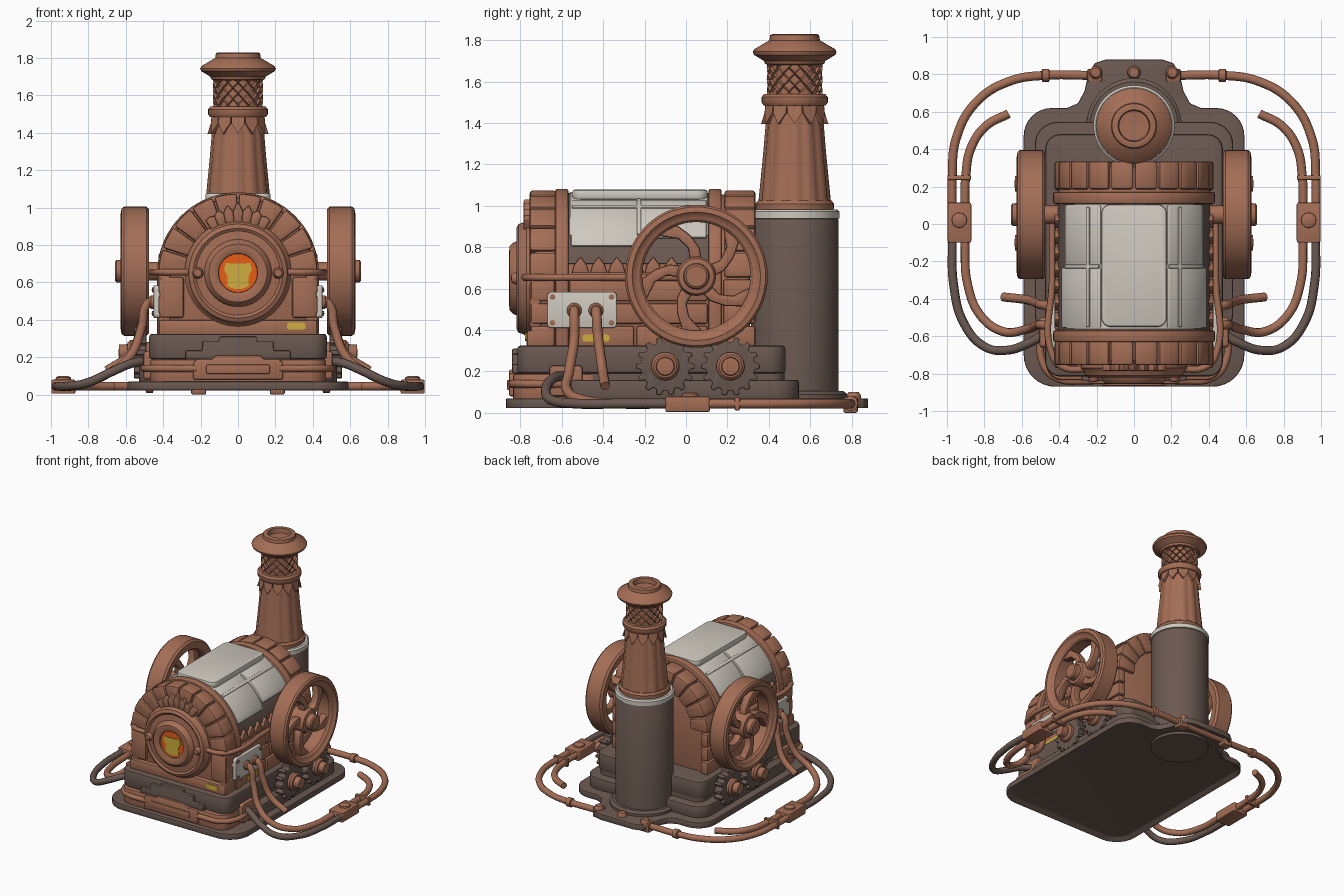
import bpy, bmesh, math
from math import sin, cos, pi, radians
from mathutils import Vector

if "Cube" in bpy.data.objects:
    bpy.data.objects.remove(bpy.data.objects["Cube"])

def material(name, rgb):
    m = bpy.data.materials.new(name)
    m.diffuse_color = (*rgb, 1)
    m.use_nodes = True
    m.node_tree.nodes["Principled BSDF"].inputs["Base Color"].default_value = m.diffuse_color
    return m

COPPER = material("copper", (0.37, 0.155, 0.092))
DARK = material("sooty_iron", (0.145, 0.099, 0.081))
WHITE = material("cream_enamel", (0.62, 0.585, 0.52))
ORANGE = material("ember_orange", (0.80, 0.11, 0.008))
YELLOW = material("glow_yellow", (0.62, 0.42, 0.05))

def finish(name, bm, mat, bevel=0, mirror=False):
    bmesh.ops.remove_doubles(bm, verts=bm.verts, dist=1e-5)
    bmesh.ops.recalc_face_normals(bm, faces=bm.faces)
    if bevel:
        es = [e for e in bm.edges if len(e.link_faces) == 2 and e.calc_face_angle() > radians(35)]
        bmesh.ops.bevel(bm, geom=es, offset=bevel, segments=2, profile=0.5, affect='EDGES', clamp_overlap=True)
    me = bpy.data.meshes.new(name)
    bm.to_mesh(me)
    bm.free()
    me.materials.append(mat)
    ob = bpy.data.objects.new(name, me)
    bpy.context.collection.objects.link(ob)
    if mirror:
        md = ob.modifiers.new("mirror", 'MIRROR')
        md.use_mirror_merge = False
    return ob

def place(axis, u, v, t):
    return {'x': (t, u, v), 'y': (u, t, v), 'z': (u, v, t)}[axis]

def prism(name, polys, axis, a, b, mat, bevel=0, mirror=False, recess=0):
    """Extrude 2D outlines along an axis from a to b."""
    bm = bmesh.new()
    for p in polys:
        lo = [bm.verts.new(place(axis, u, v, a)) for u, v in p]
        hi = [bm.verts.new(place(axis, u, v, b)) for u, v in p]
        bottom = bm.faces.new(lo)
        bm.faces.new(hi)
        for i in range(len(p)):
            j = (i + 1) % len(p)
            bm.faces.new((lo[i], lo[j], hi[j], hi[i]))
    if recess:
        bmesh.ops.recalc_face_normals(bm, faces=bm.faces)
        bmesh.ops.inset_region(bm, faces=[bottom], thickness=0.035, depth=0)
        bmesh.ops.translate(bm, verts=bottom.verts, vec=(0, 0, recess))
    return finish(name, bm, mat, bevel, mirror)

def lathe(name, prof, axis, c, mat, seg=40, mirror=False, closed=False, flute=0, ribs=12):
    """Spin (radius, height) points round an axis through c."""
    bm = bmesh.new()
    rows = []
    for r, h in prof:
        row = []
        for i in range(seg):
            a = 2 * pi * i / seg
            q = r * (1 + flute * abs(cos(ribs * a / 2)))
            row.append(bm.verts.new(place(axis, c[0] + q * cos(a), c[1] + q * sin(a), h)))
        rows.append(row)
    n = len(rows)
    for k in range(n if closed else n - 1):
        A, B = rows[k], rows[(k + 1) % n]
        for i in range(seg):
            j = (i + 1) % seg
            bm.faces.new((A[i], A[j], B[j], B[i]))
    if not closed:
        for row, (r, h) in ((rows[0], prof[0]), (rows[-1], prof[-1])):
            if r > 0.001:
                bm.faces.new(row)
    return finish(name, bm, mat, 0, mirror)

def tube(name, pts, r, mat):
    """Smooth pipe on both sides of the model."""
    for s, side in ((1, "right"), (-1, "left")):
        cu = bpy.data.curves.new(name, 'CURVE')
        cu.dimensions = '3D'
        cu.bevel_depth, cu.bevel_resolution, cu.resolution_u = r, 3, 8
        cu.use_fill_caps = True
        sp = cu.splines.new('BEZIER')
        sp.bezier_points.add(len(pts) - 1)
        for b, p in zip(sp.bezier_points, pts):
            b.co = (p[0] * s, p[1], p[2])
            b.handle_left_type = b.handle_right_type = 'AUTO'
        cu.materials.append(mat)
        bpy.context.collection.objects.link(bpy.data.objects.new(name + "_" + side, cu))

def rect(u0, u1, v0, v1):
    return [(u0, v0), (u1, v0), (u1, v1), (u0, v1)]

def arc(cx, cy, r, a0, a1, n=8):
    return [(cx + r * cos(radians(a0 + (a1 - a0) * i / n)), cy + r * sin(radians(a0 + (a1 - a0) * i / n))) for i in range(n + 1)]

def rrect(u0, u1, v0, v1, r):
    return arc(u1 - r, v1 - r, r, 0, 90) + arc(u0 + r, v1 - r, r, 90, 180) + arc(u0 + r, v0 + r, r, 180, 270) + arc(u1 - r, v0 + r, r, 270, 360)

def both(half):
    return half + [(-u, v) for u, v in reversed(half)]

ZC = 0.65
def arch(r, zb):
    return [(r, zb)] + arc(0, ZC, r, 0, 180, 36) + [(-r, zb)]

def sector(a0, a1, r0, r1):
    n = max(2, int(abs(a1 - a0) / 5))
    return arc(0, ZC, r1, a0, a1, n) + arc(0, ZC, r0, a1, a0, n)

# Base plate and stepped plinth
edge = [(0.15, 0.88), (0.21, 0.86), (0.245, 0.80), (0.265, 0.71), (0.30, 0.645), (0.36, 0.62)]
plate = both(edge + arc(0.44, 0.47, 0.15, 90, 0) + arc(0.42, -0.70, 0.17, 0, -90))
prism("base_plate", [plate], 'z', 0.02, 0.07, DARK, 0.008, recess=0.03)
prism("plinth_lower", [rrect(-0.53, 0.53, -0.60, 0.545, 0.12)], 'z', 0.06, 0.16, DARK, 0.012)
prism("plinth_skirt", [rrect(-0.47, 0.47, -0.835, -0.4, 0.09)], 'z', 0.06, 0.19, COPPER, 0.012)
prism("plinth_upper", [rrect(-0.475, 0.475, -0.815, 0.48, 0.08)], 'z', 0.19, 0.325, DARK, 0.015)
prism("plinth_core", [rrect(-0.46, 0.46, -0.80, 0.475, 0.07)], 'z', 0.06, 0.2, DARK)
prism("front_step_frame", [both([(0.10, 0.31), (0.10, 0.285), (0.19, 0.285), (0.19, 0.235), (0.28, 0.235), (0.28, 0.19)])], 'y', -0.84, -0.80, DARK, 0.006)
prism("front_plaque", [both([(0.12, 0.21), (0.14, 0.19), (0.22, 0.19), (0.24, 0.17), (0.24, 0.08)])], 'y', -0.855, -0.80, COPPER, 0.01)
prism("plaque_ledge", [rect(-0.17, 0.17, 0.11, 0.16)], 'y', -0.865, -0.84, COPPER, 0.008)
tube("skirt_pipe", [(0.49, -0.56, 0.14), (0.495, -0.72, 0.14), (0.43, -0.815, 0.14), (0.22, -0.84, 0.14)], 0.02, COPPER)

# Boiler body with end caps, bands and brickwork
prism("boiler_body", [arch(0.405, 0.3)], 'y', -0.735, 0.31, COPPER, 0.02)
stones = [sector(a + 0.6, a + 17.4, 0.27, 0.425) for a in range(0, 180, 18)]
for name, y0, y1 in (("front_arch_stones", -0.755, -0.625), ("rear_arch_stones", 0.185, 0.335)):
    prism(name, stones, 'y', y0, y1, COPPER, 0.014)
for name, y in (("front_band", -0.6), ("rear_band", 0.14)):
    prism(name, [arch(0.432, 0.31)], 'y', y - 0.032, y + 0.032, COPPER, 0.01)
rows = [(0.32, 0.42), (0.43, 0.53), (0.54, 0.645)]
bricks = []
for k, (z0, z1) in enumerate(rows):
    bricks.append(rect(-0.75, -0.635, z0, z1))
    bricks.append(rect(-0.565, -0.25 + 0.05 * (k % 2), z0, z1))
    bricks.append(rect(-0.24 + 0.05 * (k % 2), 0.105, z0, z1))
    bricks.append(rect(0.18, 0.335, z0, z1))
prism("side_bricks", bricks, 'x', 0.36, 0.425, COPPER, 0.012, True)
prism("front_sill", [rect(-0.425, 0.425, 0.315, 0.4)], 'y', -0.77, -0.70, COPPER, 0.015)
prism("front_pilasters", [rect(0.29, 0.42, 0.41, 0.63)], 'y', -0.757, -0.70, COPPER, 0.014, True)
tube("waist_rail", [(0.24, -0.775, 0.655), (0.38, -0.765, 0.655), (0.437, -0.70, 0.655), (0.437, -0.3, 0.655), (0.437, 0.1, 0.655)], 0.018, COPPER)

# Enamel shell over the boiler
prism("shell_soot", [sector(10, 170, 0.39, 0.412)], 'y', -0.57, 0.11, DARK)
prism("shell_panel_front", [sector(22, 65, 0.40, 0.422)], 'y', -0.555, -0.232, WHITE, 0.008, True)
prism("shell_panel_rear", [sector(28, 65, 0.40, 0.422)], 'y', -0.222, 0.1, WHITE, 0.008, True)
prism("shell_under", [sector(30, 150, 0.40, 0.417)], 'y', -0.56, 0.105, WHITE)
prism("shell_seam", [sector(30, 64, 0.41, 0.43)], 'y', -0.237, -0.217, WHITE, 0.004, True)
prism("shell_side_ribs", [sector(53, 56, 0.41, 0.43)], 'y', -0.55, 0.09, WHITE, 0.004, True)
prism("top_panel", [rrect(-0.175, 0.175, -0.55, 0.105, 0.05)], 'z', 1.03, 1.078, WHITE, 0.012)
leaves = [[(y - 0.042, 0.675), (y + 0.042, 0.675), (y + 0.03, 0.715), (y, 0.755), (y - 0.03, 0.715)] for y in [-0.51 + 0.088 * i for i in range(7)]]
prism("shell_leaf_trim", leaves, 'x', 0.38, 0.425, COPPER, 0.006, True)

# Fire door with glowing window
lathe("fire_door", [(0.285, -0.72), (0.285, -0.77), (0.27, -0.785), (0.262, -0.81), (0.24, -0.82), (0.225, -0.81), (0.18, -0.815), (0.172, -0.835), (0.155, -0.852), (0.125, -0.855), (0.105, -0.845), (0.102, -0.825), (0, -0.825)], 'y', (0, ZC), COPPER, 56)
lathe("fire_glow", [(0, -0.832), (0.104, -0.832), (0.104, -0.82), (0, -0.82)], 'y', (0, ZC), ORANGE, 32)
prism("fire_core", [both([(0.03, 0.70), (0.065, 0.705), (0.075, 0.67), (0.055, 0.63), (0.058, 0.58), (0.02, 0.565)])], 'y', -0.837, -0.83, YELLOW)
lathe("door_latch_knobs", [(0, -0.845), (0.02, -0.843), (0.03, -0.825), (0.03, -0.78), (0, -0.78)], 'y', (0.215, ZC), COPPER, 16, True)
crown = []
for i in range(-3, 4):
    d = radians(90 - 9 * i)
    L = 0.385 - 0.016 * abs(i)
    u, w = Vector((cos(d), sin(d))), Vector((-sin(d), cos(d)))
    c = Vector((0, ZC))
    crown.append([tuple(c + u * 0.27 - w * 0.022), tuple(c + u * 0.33 - w * 0.027), tuple(c + u * L), tuple(c + u * 0.33 + w * 0.027), tuple(c + u * 0.27 + w * 0.022)])
prism("door_leaf_crown", crown, 'y', -0.785, -0.74, COPPER, 0.008)
prism("front_tag", [rrect(0.262, 0.362, 0.348, 0.385, 0.015)], 'y', -0.777, -0.769, YELLOW)
prism("side_tag", [rrect(-0.50, -0.37, 0.345, 0.378, 0.012)], 'x', 0.42, 0.429, YELLOW, 0, True)

# Flywheels with curved spokes
W = (0.05, 0.66)
lathe("flywheel_rim", [(0.275, 0.48), (0.33, 0.475), (0.345, 0.49), (0.345, 0.61), (0.335, 0.623), (0.31, 0.627), (0.295, 0.61), (0.275, 0.605), (0.262, 0.59), (0.262, 0.495)], 'x', W, COPPER, 56, True, True)
lathe("flywheel_hub", [(0, 0.36), (0.05, 0.36), (0.05, 0.48), (0.095, 0.49), (0.095, 0.59), (0.085, 0.605), (0.063, 0.61), (0.06, 0.65), (0.05, 0.658), (0, 0.658)], 'x', W, COPPER, 32, True)
spokes = []
for i in range(5):
    a = 72 * i + 20
    def pol(r, d):
        return (W[0] + r * cos(radians(a + d)), W[1] + r * sin(radians(a + d)))
    spokes.append([pol(0.08, -22), pol(0.14, -8), pol(0.20, 6), pol(0.275, 20), pol(0.275, 42), pol(0.20, 24), pol(0.14, 14), pol(0.08, 22)])
prism("flywheel_spokes", spokes, 'x', 0.52, 0.58, COPPER, 0.012, True)

# Gears low on each side
for name, y in (("front_gear", -0.10), ("rear_gear", 0.215)):
    g = []
    for i in range(14):
        for d, r in ((-0.30, 0.118), (-0.18, 0.142), (0.18, 0.142), (0.30, 0.118)):
            t = 2 * pi * (i + d) / 14
            g.append((y + r * cos(t), 0.225 + r * sin(t)))
    prism(name, [g], 'x', 0.49, 0.555, DARK, 0.005, True)
    lathe(name + "_hub", [(0, 0.45), (0.05, 0.45), (0.068, 0.54), (0.068, 0.575), (0.055, 0.59), (0.045, 0.592), (0.042, 0.635), (0, 0.64)], 'x', (y, 0.225), COPPER, 24, True)

# Chimney
C = (0, 0.525)
lathe("chimney_foot", [(0.255, 0.05), (0.255, 0.09), (0.235, 0.105), (0.2, 0.105)], 'z', C, DARK)
lathe("chimney_drum", [(0.212, 0.03), (0.212, 0.93), (0.19, 0.98), (0, 0.98)], 'z', C, DARK, 48)
lathe("chimney_enamel_ring", [(0.2, 0.935), (0.217, 0.94), (0.217, 0.972), (0.205, 0.982), (0, 0.982)], 'z', C, WHITE, 48)
lathe("chimney_stack_foot", [(0.188, 0.975), (0.19, 1.01), (0.178, 1.025), (0, 1.03)], 'z', C, COPPER)
lathe("chimney_stack", [(0.166, 1.01), (0.154, 1.14), (0.142, 1.27), (0.132, 1.4), (0.126, 1.48)], 'z', C, COPPER, 72, flute=0.06)
lathe("chimney_collar", [(0.12, 1.48), (0.15, 1.485), (0.16, 1.5), (0.16, 1.525), (0.148, 1.54), (0.12, 1.54)], 'z', C, COPPER)
lathe("chimney_lattice_core", [(0.119, 1.5), (0.119, 1.72)], 'z', C, COPPER, 36)
bm = bmesh.new()
N = 14
grid = [[bm.verts.new((0.135 * cos(2 * pi * (j + 0.5 * (k % 2)) / N), C[1] + 0.135 * sin(2 * pi * (j + 0.5 * (k % 2)) / N), 1.52 + 0.03 * k)) for j in range(N)] for k in range(7)]
for k in range(5):
    for j in range(N):
        o = k % 2
        bm.faces.new((grid[k][j], grid[k + 1][(j + o) % N], grid[k + 2][j], grid[k + 1][(j + o - 1) % N]))
bmesh.ops.recalc_face_normals(bm, faces=bm.faces)
bmesh.ops.inset_individual(bm, faces=bm.faces, thickness=0.007, depth=-0.014)
finish("chimney_lattice", bm, COPPER)
bm = bmesh.new()
for i in range(12):
    a = 2 * pi * i / 12
    vs = []
    for d, r, z in ((-0.25, 0.146, 1.49), (-0.24, 0.15, 1.45), (0, 0.163, 1.395), (0.24, 0.15, 1.45), (0.25, 0.146, 1.49)):
        vs.append([bm.verts.new((q * cos(a + d), C[1] + q * sin(a + d), z)) for q in (r, r - 0.03)])
    bm.faces.new([v[0] for v in vs])
    bm.faces.new([v[1] for v in vs])
    for p, q in zip(vs, vs[1:] + vs[:1]):
        bm.faces.new((p[0], q[0], q[1], p[1]))
finish("chimney_leaf_collar", bm, COPPER)
lathe("chimney_cap", [(0.115, 1.68), (0.142, 1.685), (0.148, 1.70), (0.197, 1.73), (0.202, 1.745), (0.195, 1.757), (0.122, 1.80), (0.118, 1.825), (0.108, 1.83), (0.085, 1.828), (0.08, 1.79), (0, 1.785)], 'z', C, COPPER)

# Side hose plates and hoses
prism("hose_plate", [rrect(-0.67, -0.335, 0.41, 0.585, 0.02)], 'x', 0.41, 0.452, WHITE, 0.006, True)
for y in (-0.645, -0.36):
    for z in (0.435, 0.56):
        lathe("hose_plate_bolt", [(0.014, 0.44), (0.014, 0.458), (0, 0.462)], 'x', (y, z), COPPER, 10, True)
for y in (-0.54, -0.435):
    lathe("hose_collar", [(0.036, 0.44), (0.036, 0.465), (0.026, 0.475), (0, 0.475)], 'x', (y, 0.495), COPPER, 20, True)
prism("hose_socket", [rrect(-0.66, -0.50, 0.08, 0.23, 0.02)], 'x', 0.42, 0.505, COPPER, 0.01, True)
R = 0.024
tube("short_hose", [(0.44, -0.435, 0.50), (0.485, -0.433, 0.485), (0.515, -0.425, 0.37), (0.575, -0.405, 0.22), (0.70, -0.39, 0.13)], R, COPPER)
tube("upper_hose", [(0.44, -0.54, 0.50), (0.485, -0.54, 0.485), (0.515, -0.54, 0.36), (0.58, -0.565, 0.20), (0.70, -0.575, 0.11), (0.82, -0.49, 0.06), (0.89, -0.32, 0.045), (0.905, -0.08, 0.045)], R, COPPER)
tube("lower_hose", [(0.48, -0.59, 0.18), (0.56, -0.635, 0.17), (0.68, -0.675, 0.12), (0.80, -0.655, 0.065), (0.91, -0.53, 0.045), (0.965, -0.32, 0.045), (0.972, -0.08, 0.045)], R, DARK)
tube("rear_pipe", [(0, 0.795, 0.045), (0.25, 0.795, 0.045), (0.47, 0.795, 0.045), (0.66, 0.765, 0.045), (0.84, 0.655, 0.045), (0.95, 0.46, 0.045), (0.972, 0.25, 0.045), (0.972, 0.08, 0.045)], R, COPPER)
tube("open_pipe", [(0.67, 0.59, 0.045), (0.79, 0.525, 0.045), (0.87, 0.41, 0.045), (0.90, 0.25, 0.045), (0.905, 0.08, 0.045)], R, COPPER)

# Clamps, collars and bolts on the floor pipes
prism("pipe_clamp", [rrect(0.87, 0.998, -0.10, 0.115, 0.012)], 'z', 0.005, 0.08, COPPER, 0.008, True)
lathe("clamp_bolt", [(0.042, 0.07), (0.04, 0.092), (0.025, 0.1), (0, 0.1)], 'z', (0.934, 0.02), COPPER, 20, True)
prism("pipe_bracket", [rect(0.872, 0.998, 0.235, 0.26)], 'z', 0.012, 0.076, COPPER, 0.006, True)
lathe("pipe_coupling", [(0.02, 0.45), (0.035, 0.455), (0.035, 0.49), (0.02, 0.495)], 'x', (0.795, 0.045), COPPER, 20, True)
prism("pipe_saddle", [rect(0.17, 0.25, 0.76, 0.83)], 'z', 0.0, 0.078, COPPER, 0.01, True)
for name, x, m in (("saddle_bolt", 0.205, True), ("rear_bolt", 0.0, False)):
    lathe(name, [(0.035, 0.05), (0.035, 0.085), (0.025, 0.1), (0, 0.1)], 'z', (x, 0.81), COPPER, 20, m)

# Smooth shading that keeps hard edges
bpy.ops.object.select_all(action='DESELECT')
for ob in bpy.context.scene.objects:
    if ob.type == 'MESH':
        ob.select_set(True)
        bpy.context.view_layer.objects.active = ob
bpy.ops.object.shade_smooth_by_angle(angle=radians(35))
